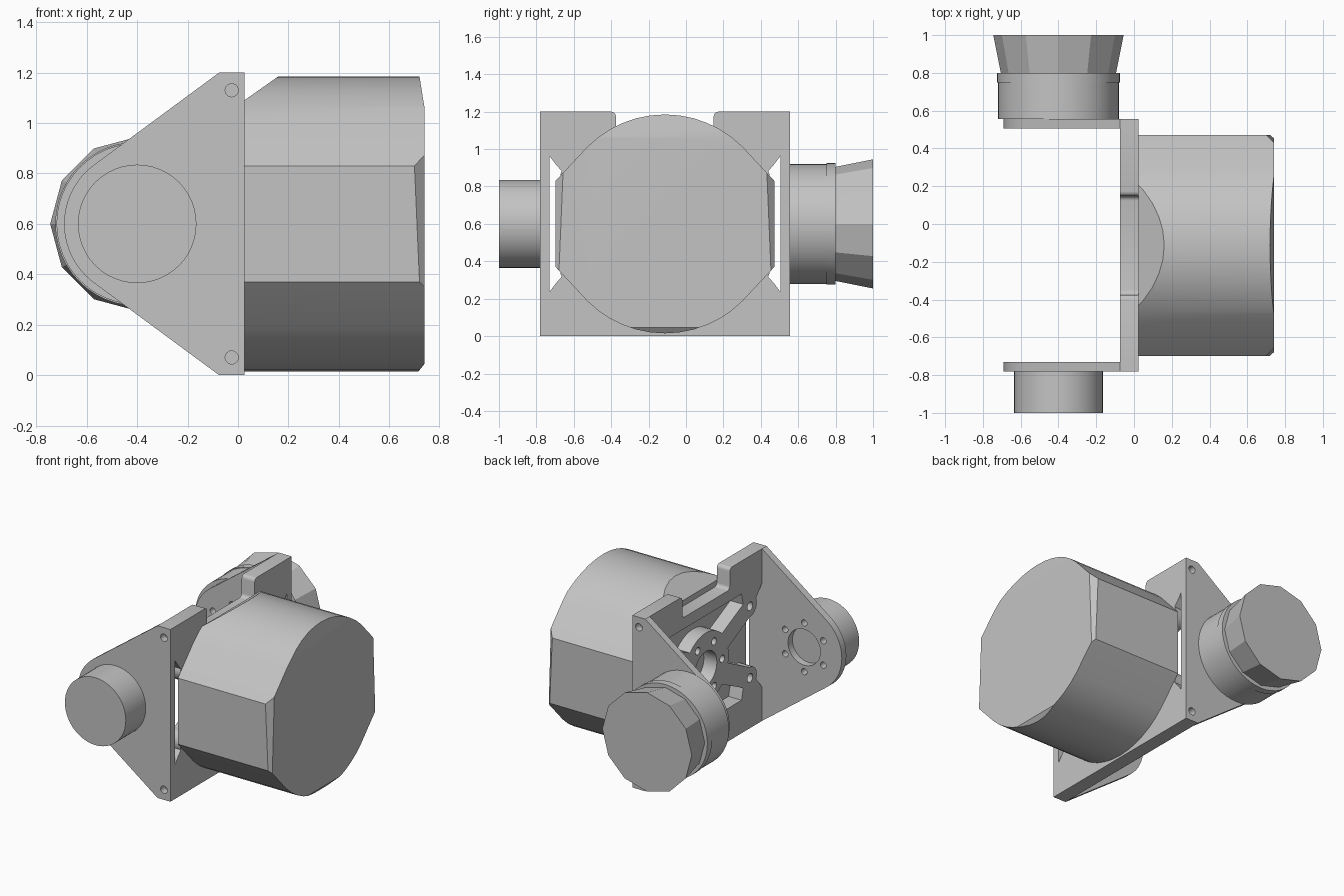
import bpy, bmesh
from math import sin, cos, tau, radians, atan2, acos, hypot
from mathutils import Vector

cube = bpy.data.objects.get("Cube")
if cube:
    bpy.data.objects.remove(cube, do_unlink=True)

grey = bpy.data.materials.new("light_grey")
grey.use_nodes = True
COLOUR = (0.55, 0.55, 0.55, 1)
grey.diffuse_color = COLOUR
grey.node_tree.nodes["Principled BSDF"].inputs["Base Color"].default_value = COLOUR

MID_Y, MID_Z = -0.1125, 0.6       # motor axis
HUB_X = -0.4                      # joint axis
FRONT, BACK = (-0.78, -0.73), (0.505, 0.555)
PLATE = (-0.075, 0.025)


def make_object(name, bm):
    bmesh.ops.recalc_face_normals(bm, faces=bm.faces[:])
    mesh = bpy.data.meshes.new(name)
    bm.to_mesh(mesh)
    bm.free()
    mesh.materials.append(grey)
    obj = bpy.data.objects.new(name, mesh)
    bpy.context.collection.objects.link(obj)
    return obj


def place(axis, p, d):
    return (d, p[0], p[1]) if axis == "x" else (p[0], d, p[1])


def prism(name, axis, start, end, profile, end_profile=None):
    """Solid between two matching profiles along an axis."""
    bm = bmesh.new()
    a = [bm.verts.new(place(axis, p, start)) for p in profile]
    b = [bm.verts.new(place(axis, p, end)) for p in end_profile or profile]
    bm.faces.new(a)
    bm.faces.new(b)
    n = len(a)
    for i in range(n):
        j = (i + 1) % n
        bm.faces.new((a[i], a[j], b[j], b[i]))
    return make_object(name, bm)


def circle(u, v, r, n=40):
    return [(u + r * cos(tau * i / n), v + r * sin(tau * i / n)) for i in range(n)]


def cut(obj, cutter):
    """Subtract the cutter and throw it away."""
    mod = obj.modifiers.new("cut", "BOOLEAN")
    mod.operation, mod.solver, mod.object = "DIFFERENCE", "EXACT", cutter
    bpy.context.view_layer.update()
    graph = bpy.context.evaluated_depsgraph_get()
    mesh = bpy.data.meshes.new_from_object(obj.evaluated_get(graph))
    obj.modifiers.clear()
    obj.data = mesh
    bpy.data.objects.remove(cutter, do_unlink=True)


def drill(obj, axis, start, end, u, v, r, n=24):
    cut(obj, prism("drill", axis, start, end, circle(u, v, r, n)))


# Mounting plate with a notch in the top edge
left, right = -0.375, 0.148
floor, top, r = 1.05, 1.2, 0.025
notch = []
for centre_y, centre_z, first in ((right + r, top - r, 90), (right - r, floor + r, 0),
                                  (left + r, floor + r, 270), (left - r, top - r, 0)):
    step = -1 if centre_z < 1.1 else 1
    for i in range(5):
        t = radians(first + step * 22.5 * i)
        notch.append((centre_y + r * cos(t), centre_z + r * sin(t)))
plate = prism("mounting_plate", "x", *PLATE,
              [(FRONT[1], 0), (BACK[0], 0), (BACK[0], top)] + notch + [(FRONT[1], top)])

# Open window in the plate, leaving a ring, four arms and four screw bosses
half = 0.6175
window = prism("window", "x", -0.2, 0.2,
               [(MID_Y + a * half, MID_Z + b * 0.37)
                for a, b in ((-1, -1), (1, -1), (1, 1), (-1, 1))])
cut(window, prism("ring", "x", -0.3, 0.3, circle(MID_Y, MID_Z, 0.25)))
corners = [(a, b) for a in (-1, 1) for b in (-1, 1)]
for a, b in corners:
    def local(points):
        return [(MID_Y + a * u, MID_Z + b * v) for u, v in points]
    cut(window, prism("boss", "x", -0.3, 0.3, circle(MID_Y + a * 0.485, MID_Z + b * 0.25, 0.075, 24)))
    cut(window, prism("gusset", "x", -0.3, 0.3,
                      local([(0.63, 0.38), (0.585, 0.32), (0.55, 0.28), (0.42, 0.25), (0.39, 0.38)])))
    cut(window, prism("arm", "x", -0.3, 0.3,
                      local([(0.06, 0.12), (0.14, 0), (0.51, 0.19), (0.45, 0.31)])))
cut(plate, window)
drill(plate, "x", -0.2, 0.2, MID_Y, MID_Z, 0.12, 40)
for u, v in circle(MID_Y, MID_Z, 0.18, 6):
    drill(plate, "x", -0.2, 0.2, u, v, 0.025, 16)
for a, b in corners:
    drill(plate, "x", -0.2, 0.2, MID_Y + a * 0.485, MID_Z + b * 0.25, 0.03)

# Side flanges: straight edges running tangent into a rounded hub
hub_r = 0.29
dx, dz = PLATE[0] - HUB_X, top - MID_Z
start = atan2(dz, dx) + acos(hub_r / hypot(dx, dz))
sweep = tau - 2 * start
arc = [(HUB_X + hub_r * cos(start + sweep * i / 24),
        MID_Z + hub_r * sin(start + sweep * i / 24)) for i in range(25)]
outline = [(PLATE[1], 0), (PLATE[1], top), (PLATE[0], top)] + arc + [(PLATE[0], 0)]
flanges = []
for name, span in (("front_flange", FRONT), ("back_flange", BACK)):
    flange = prism(name, "y", *span, outline)
    lo, hi = span[0] - 0.1, span[1] + 0.1
    drill(flange, "y", lo, hi, HUB_X, MID_Z, 0.125, 40)
    for i in range(6):
        t = tau * (i + 0.5) / 6
        drill(flange, "y", lo, hi, HUB_X + 0.17 * cos(t), MID_Z + 0.17 * sin(t), 0.022, 16)
    for z in (0.07, 1.13):
        drill(flange, "y", lo, hi, -0.025, z, 0.026)
    flanges.append(flange)

# Joint housings on the outside of the flanges
front_hub = prism("front_hub", "y", -1, FRONT[0], circle(HUB_X, MID_Z, 0.235, 48))
back_hub = prism("back_hub", "y", BACK[1], 0.75, circle(HUB_X, MID_Z, 0.32, 48))
back_collar = prism("back_collar", "y", 0.75, 0.8, circle(HUB_X, MID_Z, 0.325, 48))
prism("back_cap", "y", 0.8, 1, circle(HUB_X, MID_Z, 0.305, 12), circle(HUB_X, MID_Z, 0.345, 12))

# Motor body: round section with flat sides, hulled and then trimmed by planes
bm = bmesh.new()
section = circle(0, 0, 0.585, 48) + [(a * 0.585, b * 0.23) for a, b in corners]
for x in (PLATE[1], 0.74):
    for u, v in section:
        bm.verts.new((x, u, v))
hull = bmesh.ops.convex_hull(bm, input=bm.verts[:])
spare = {g for k in ("geom_interior", "geom_unused") for g in hull[k]
         if isinstance(g, bmesh.types.BMVert)}
bmesh.ops.delete(bm, geom=list(spare), context="VERTS")
bmesh.ops.dissolve_limit(bm, angle_limit=radians(0.5), verts=bm.verts[:], edges=bm.edges[:])
trims = [((0.025, 0, 0.49), (-0.095, 0, 0.135)),
         ((0.72, 0, 0.585), (0.125, 0, 0.02)),
         ((0.72, 0, -0.58), (0.025, 0, -0.02))]
trims += [((0.71, s * 0.585, 0), (0.0184, s * 0.0192, 0.0008)) for s in (-1, 1)]
for point, normal in trims:
    result = bmesh.ops.bisect_plane(bm, geom=bm.verts[:] + bm.edges[:] + bm.faces[:],
                                    plane_co=point, plane_no=Vector(normal).normalized(),
                                    clear_outer=True)
    rim = [g for g in result["geom_cut"] if isinstance(g, bmesh.types.BMEdge)]
    if rim:
        bmesh.ops.contextual_create(bm, geom=rim)
bmesh.ops.translate(bm, verts=bm.verts[:], vec=(0, MID_Y, MID_Z))
motor = make_object("motor_body", bm)

# Smooth the round walls, keep the machined edges sharp
bpy.ops.object.select_all(action="DESELECT")
for obj in [plate, front_hub, back_hub, back_collar, motor] + flanges:
    obj.select_set(True)
bpy.context.view_layer.objects.active = motor
bpy.ops.object.shade_smooth_by_angle(angle=radians(25))
